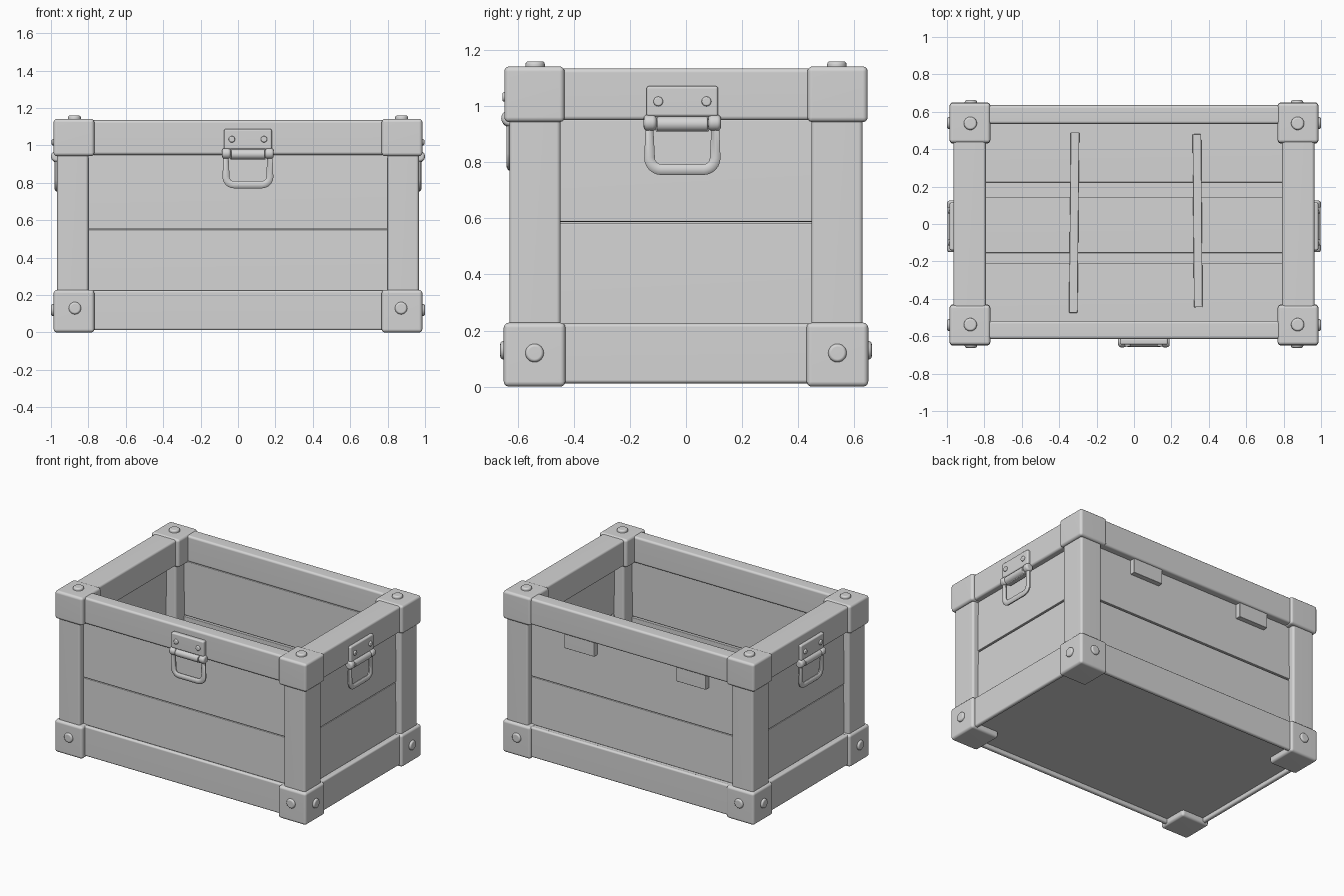
import bpy, bmesh, math
from mathutils import Matrix, Vector

if "Cube" in bpy.data.objects:
    bpy.data.objects.remove(bpy.data.objects["Cube"])

# One plain grey for the whole crate
grey = bpy.data.materials.new("plain grey")
grey.use_nodes = True
grey.diffuse_color = (0.66, 0.66, 0.66, 1)
grey.node_tree.nodes["Principled BSDF"].inputs["Base Color"].default_value = (0.66, 0.66, 0.66, 1)


def finish(name, bm, bevel=0.0, matrix=None):
    """Round the sharp edges, shade and link a part."""
    bm.normal_update()
    if bevel:
        sharp = [e for e in bm.edges if e.calc_face_angle(0) > 0.7]
        bmesh.ops.bevel(bm, geom=sharp, offset=bevel, segments=3, profile=0.5, affect='EDGES')
    if matrix:
        bm.transform(matrix)
    bm.normal_update()
    mesh = bpy.data.meshes.new(name)
    bm.to_mesh(mesh)
    bm.free()
    mesh.shade_smooth()
    mesh.set_sharp_from_angle(angle=math.radians(40))
    mesh.materials.append(grey)
    obj = bpy.data.objects.new(name, mesh)
    bpy.context.collection.objects.link(obj)
    # Keeps the broad faces flat and the bevels soft
    obj.modifiers.new("flat_faces", 'WEIGHTED_NORMAL').keep_sharp = True


def box(name, x, y, z, bevel=0.012, matrix=None, tilt=None):
    """Box from its (min, max) range on each axis."""
    low, high = Vector((x[0], y[0], z[0])), Vector((x[1], y[1], z[1]))
    turn = tilt if tilt else Matrix()
    bm = bmesh.new()
    bmesh.ops.create_cube(bm, size=1)
    bm.transform(Matrix.Diagonal((*(high - low), 1)))
    bm.transform(Matrix.Translation((low + high) / 2) @ turn)
    finish(name, bm, bevel, matrix)


def rod(name, centre, axis, r1, r2, depth, bevel=0.006, matrix=None):
    """Round pin, knuckle or bolt head along an axis."""
    bm = bmesh.new()
    bmesh.ops.create_cone(bm, cap_ends=True, segments=24, radius1=r1, radius2=r2, depth=depth)
    bm.transform(Matrix.Translation(centre) @ Vector(axis).to_track_quat('Z', 'Y').to_matrix().to_4x4())
    finish(name, bm, bevel, matrix)


def span(side, inner, outer):
    """Range between two distances on the chosen side of an axis."""
    return tuple(sorted((side * inner, side * outer)))


# Corner posts, corner caps and their bolts
for sx, xname in ((-1, "right"), (1, "left")):
    for sy, yname in ((-1, "front"), (1, "back")):
        tag = f"{yname}_{xname}"
        cap_x = span(sx, 0.768, 0.986)
        box(f"{tag}_post", span(sx, 0.80, 0.967), span(sy, 0.447, 0.63), (0.05, 1.1), 0.015)
        box(f"{tag}_bottom_cap", cap_x, span(sy, 0.43, 0.65), (0, 0.228), 0.018)
        box(f"{tag}_top_cap", cap_x, span(sy, 0.433, 0.648), (0.943, 1.142), 0.018)
        rod(f"{tag}_top_bolt", (sx * 0.875, sy * 0.538, 1.145), (0, 0, 1), 0.036, 0.034, 0.03, 0.01)
        rod(f"{tag}_end_bolt", (sx * 0.985, sy * 0.54, 0.12), (sx, 0, 0), 0.034, 0.032, 0.03, 0.01)
        rod(f"{tag}_face_bolt", (sx * 0.872, sy * 0.65, 0.13), (0, sy, 0), 0.034, 0.032, 0.025, 0.01)

# Top rails
box("front_top_rail", (-0.85, 0.85), (-0.615, -0.518), (0.95, 1.135), 0.015)
box("back_top_rail", (-0.85, 0.85), (0.535, 0.635), (0.95, 1.135), 0.015)
for sx, xname in ((-1, "right"), (1, "left")):
    box(f"{xname}_top_rail", span(sx, 0.792, 0.965), (-0.55, 0.55), (0.95, 1.135), 0.015)

# Bottom rails: an outer face that reaches lower than the core behind it
for name, sy, inner, outer in (("front", -1, 0.518, 0.615), ("back", 1, 0.535, 0.635)):
    box(f"{name}_bottom_rail", (-0.85, 0.85), span(sy, outer - 0.03, outer), (0.012, 0.225), 0.012)
    box(f"{name}_bottom_rail_core", (-0.85, 0.85), span(sy, inner, outer - 0.01), (0.046, 0.222), 0.004)
for name, sx in (("right", -1), ("left", 1)):
    box(f"{name}_bottom_rail", span(sx, 0.935, 0.965), (-0.55, 0.55), (0.012, 0.225), 0.012)
    box(f"{name}_bottom_rail_core", span(sx, 0.792, 0.955), (-0.55, 0.55), (0.046, 0.222), 0.004)

# Wall planks between the rails, with narrow seams
for name, sy, seam in (("front", -1, 0.552), ("back", 1, 0.56)):
    lean = Matrix.Rotation(sy * 0.015, 4, 'X')
    y = span(sy, 0.54, 0.588)
    box(f"{name}_lower_plank", (-0.83, 0.83), y, (0.222, seam - 0.003), 0.004, tilt=lean)
    box(f"{name}_upper_plank", (-0.83, 0.83), y, (seam + 0.003, 0.952), 0.004, tilt=lean)
for name, sx, seam in (("right", -1, 0.57), ("left", 1, 0.585)):
    lean = Matrix.Rotation(-sx * 0.015, 4, 'Y')
    x = span(sx, 0.875, 0.925)
    box(f"{name}_lower_plank", x, (-0.48, 0.48), (0.222, seam - 0.003), 0.004, tilt=lean)
    box(f"{name}_upper_plank", x, (-0.48, 0.48), (seam + 0.003, 0.952), 0.004, tilt=lean)

# Floor: base sheet, three boards and two battens
box("floor_base", (-0.94, 0.94), (-0.59, 0.61), (0.04, 0.065), 0.003)
for name, y in (("front", (-0.56, -0.21)), ("middle", (-0.155, 0.145)), ("back", (0.222, 0.57))):
    box(f"{name}_floor_board", (-0.85, 0.85), y, (0.05, 0.09), 0.004)
for name, x, y, turn in (("right", -0.32, (-0.475, 0.49), -0.01), ("left", 0.34, (-0.445, 0.48), 0.008)):
    box(f"{name}_floor_batten", (x - 0.023, x + 0.023), y, (0.085, 0.115), 0.004,
        tilt=Matrix.Rotation(turn, 4, 'Z'))

# Hinge plates hanging below the back rail
for name, x in (("right", (-0.59, -0.36)), ("left", (0.285, 0.52))):
    box(f"{name}_hinge_plate", x, (0.58, 0.622), (0.848, 0.955), 0.004)


def ring_handle(name, matrix):
    """Closed drop handle with rounded lower corners, flattened front to back."""
    half, drop, r = 0.117, 0.163, 0.042
    path = [Vector((-half, 0, 0))]
    for side, start in ((-1, math.pi), (1, 1.5 * math.pi)):
        for i in range(7):
            a = start + i * math.pi / 12
            path.append(Vector((side * (half - r) + r * math.cos(a), 0, r - drop + r * math.sin(a))))
    path.append(Vector((half, 0, 0)))
    curve = bpy.data.curves.new(name, 'CURVE')
    curve.dimensions = '3D'
    curve.bevel_depth = 0.02
    curve.bevel_resolution = 3
    spline = curve.splines.new('POLY')
    spline.points.add(len(path) - 1)
    for point, co in zip(spline.points, path):
        point.co = (*co, 1)
    spline.use_cyclic_u = True
    temp = bpy.data.objects.new(name + "_path", curve)
    bpy.context.collection.objects.link(temp)
    mesh = bpy.data.meshes.new_from_object(temp.evaluated_get(bpy.context.evaluated_depsgraph_get()))
    bpy.data.objects.remove(temp)
    bm = bmesh.new()
    bm.from_mesh(mesh)
    bpy.data.meshes.remove(mesh)
    finish(name, bm, 0, matrix @ Matrix.Diagonal((1, 0.65, 1, 1)))


def latch(tag, place, angle):
    """Screwed plate, hinge barrel and drop handle, facing -y before turning."""
    m = Matrix.Translation(place) @ Matrix.Rotation(angle, 4, 'Z')
    box(f"{tag}_latch_plate", (-0.128, 0.128), (-0.025, 0.01), (0.026, 0.135), 0.01, m)
    box(f"{tag}_latch_lip", (-0.095, 0.095), (-0.018, 0.02), (-0.028, 0.04), 0.005, m)
    rod(f"{tag}_latch_barrel", (0, -0.01, 0), (1, 0, 0), 0.027, 0.027, 0.18, 0.005, m)
    for s, side in ((-1, "first"), (1, "second")):
        rod(f"{tag}_{side}_knuckle", (s * 0.115, -0.01, 0.004), (1, 0, 0), 0.029, 0.029, 0.046, 0.014, m)
        rod(f"{tag}_{side}_screw", (s * 0.086, -0.027, 0.08), (0, -1, 0), 0.018, 0.016, 0.016, 0.005, m)
    ring_handle(f"{tag}_handle", m @ Matrix.Translation((0, -0.008, 0)))


# Latches on the front and both ends
latch("front", (0.053, -0.62, 0.953), 0)
latch("left", (0.961, -0.013, 0.937), math.pi / 2)
latch("right", (-0.961, -0.013, 0.937), -math.pi / 2)
